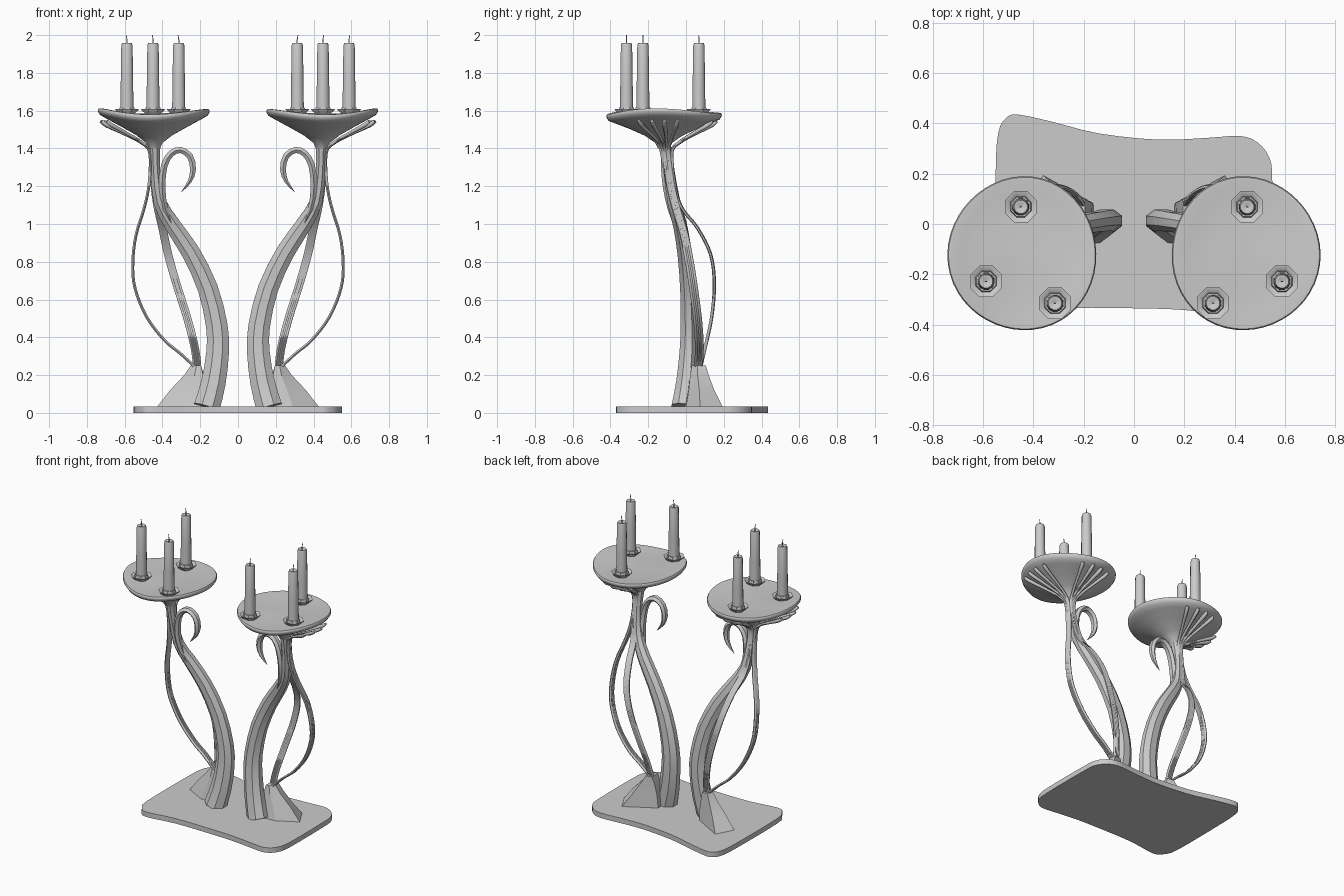
import bpy, bmesh, math
from mathutils import Vector

if "Cube" in bpy.data.objects:
    bpy.data.objects.remove(bpy.data.objects["Cube"])


def spline(pts, steps, closed=False):
    """Catmull-Rom interpolation of tuples of any length."""
    n, out = len(pts), []
    get = (lambda i: pts[i % n]) if closed else (lambda i: pts[max(0, min(n - 1, i))])
    for i in range(n if closed else n - 1):
        p0, p1, p2, p3 = get(i - 1), get(i), get(i + 1), get(i + 2)
        for s in range(steps):
            t = s / steps
            out.append(tuple(0.5 * (2 * b + (c - a) * t + (2 * a - 5 * b + 4 * c - d) * t * t
                                    + (3 * b - a - 3 * c + d) * t ** 3)
                             for a, b, c, d in zip(p0, p1, p2, p3)))
    if not closed:
        out.append(tuple(pts[-1]))
    return out


def loft(name, rings, mirror=True, angle=30):
    """Skin a stack of equal rings, cap both ends, mirror across x."""
    bm = bmesh.new()
    vs = [[bm.verts.new(p) for p in r] for r in rings]
    n = len(rings[0])
    for a, b in zip(vs, vs[1:]):
        for i in range(n):
            j = (i + 1) % n
            bm.faces.new((a[i], a[j], b[j], b[i]))
    bm.faces.new(vs[0][::-1])
    bm.faces.new(vs[-1])
    bmesh.ops.recalc_face_normals(bm, faces=bm.faces)
    for f in bm.faces:
        f.smooth = True
    me = bpy.data.meshes.new(name)
    bm.to_mesh(me)
    bm.free()
    me.set_sharp_from_angle(angle=math.radians(angle))
    ob = bpy.data.objects.new(name, me)
    bpy.context.collection.objects.link(ob)
    if mirror:
        m = ob.modifiers.new("mirror", 'MIRROR')
        m.use_mirror_merge = False
    return ob


def sweep(name, pts, sides=8, steps=4, angle=30):
    """Tube along points (x, y, z, radius across, radius along y)."""
    path = spline(pts, steps)
    rings = []
    for i, p in enumerate(path):
        a, b = path[max(0, i - 1)], path[min(len(path) - 1, i + 1)]
        t = (Vector(b[:3]) - Vector(a[:3])).normalized()
        u = Vector((0, 1, 0)).cross(t).normalized()
        v = t.cross(u)
        c = Vector(p[:3])
        rings.append([c + u * p[3] * math.cos(w) + v * p[4] * math.sin(w)
                      for w in (math.tau * (k + 0.5) / sides for k in range(sides))])
    return loft(name, rings, angle=angle)


def lathe(name, x, y, profile, sides, angle=30):
    return loft(name, [[(x + r * math.cos(math.tau * (k + .5) / sides),
                         y + r * math.sin(math.tau * (k + .5) / sides), z)
                        for k in range(sides)] for r, z in profile], angle=angle)


# base plate with a wavy, asymmetric outline
outline = [(-.55, .2), (-.54, .36), (-.51, .42), (-.46, .435), (-.32, .405), (-.14, .36),
           (.1, .335), (.3, .343), (.42, .35), (.49, .325), (.54, .26), (.55, .15),
           (.55, -.2), (.53, -.31), (.48, -.36), (.42, -.368), (.2, -.342), (0, -.335),
           (-.25, -.335), (-.46, -.36), (-.52, -.32), (-.55, -.22)]
smooth_outline = spline(outline, 3, closed=True)
loft("base_plate", [[(x, y, z) for x, y in smooth_outline] for z in (0, .035)], mirror=False)

# main faceted stem
sweep("main_stem", [(.165, -.015, .03, .075, .066), (.13, .0, .16, .07, .056),
                    (.108, .012, .32, .065, .05), (.112, .014, .46, .062, .046),
                    (.16, .008, .66, .058, .042), (.25, -.008, .85, .053, .04),
                    (.35, -.033, 1.0, .046, .038), (.415, -.065, 1.12, .036, .036),
                    (.437, -.09, 1.28, .027, .032), (.44, -.113, 1.42, .032, .036),
                    (.44, -.12, 1.5, .05, .05)], sides=8, steps=2, angle=25)

# angular foot behind the stem
foot = [(.03, [(.16, -.01), (.29, .0), (.43, .075), (.365, .195), (.16, .08)]),
        (.12, [(.17, .01), (.26, .015), (.36, .07), (.31, .15), (.165, .085)]),
        (.20, [(.185, .022), (.23, .022), (.285, .062), (.265, .12), (.18, .09)]),
        (.25, [(.195, .03), (.22, .03), (.25, .06), (.24, .105), (.195, .1)])]
loft("root_foot", [[(x, y, z) for x, y in ring] for z, ring in foot], angle=20)

# curled shoot hugging the stem
sweep("curled_shoot", [(.335, -.05, .97, .004, .006), (.385, -.075, 1.08, .016, .022),
                       (.402, -.095, 1.2, .02, .028), (.39, -.105, 1.31, .02, .028),
                       (.355, -.105, 1.372, .02, .028), (.305, -.105, 1.392, .019, .028),
                       (.255, -.105, 1.36, .019, .027), (.238, -.105, 1.29, .018, .024),
                       (.256, -.105, 1.225, .012, .016), (.30, -.105, 1.17, .001, .002)],
      sides=6, steps=2)

# two bundles of strands that rise from the foot and fan out below the dish
outer = [(.215, .065, .23), (.30, .07, .31), (.39, .07, .385), (.485, .06, .51),
         (.545, .04, .66), (.557, .02, .79), (.54, -.01, .94), (.495, -.055, 1.09),
         (.47, -.085, 1.22), (.468, -.105, 1.38)]
inner = [(.215, .075, .23), (.228, .10, .34), (.268, .135, .5), (.325, .15, .68),
         (.37, .13, .84), (.40, .06, .98), (.425, -.025, 1.09),
         (.442, -.06, 1.22), (.445, -.075, 1.38)]
outer_tips = [(.695, -.25), (.722, -.18), (.728, -.115), (.712, -.045)]
inner_tips = [(.33, .135), (.40, .16), (.47, .162), (.54, .14)]
for name, path, tips, axis in (("outer_strand", outer, outer_tips, Vector((0, 1, 0))),
                               ("inner_strand", inner, inner_tips, Vector((1, 0, 0)))):
    for i, tip in enumerate(tips):
        off = axis * (i - 1.5) * .0095
        pts = [(*(Vector(p) + off), .009, .009) for p in path]
        root = Vector(path[-1]) + off
        end = Vector((*tip, 1.545))
        for f, z, r in ((.2, 1.435, .009), (.55, 1.482, .01), (.88, 1.523, .013), (1, 1.545, .009)):
            p = root.lerp(end, f)
            pts.append((p.x, p.y, z, r, r))
        sweep(f"{name}_{i + 1}", pts, sides=6, steps=4, angle=60)

# dish: shallow funnel with a gently waving rim
CX, CY, N = .443, -.118, 48
dish = [(.10, 1.40, 0), (.15, 1.43, 0), (.32, 1.468, .1), (.6, 1.511, .4), (.85, 1.546, .8),
        (.96, 1.562, 1), (.995, 1.578, 1), (1.0, 1.588, 1), (.985, 1.596, 1),
        (.94, 1.596, 1), (.8, 1.588, .7), (.5, 1.582, .3), (.1, 1.58, 0)]
rings = []
for r, z, wave in dish:
    ring = []
    for k in range(N):
        a = math.tau * k / N
        rad = r * (1 + .012 * wave * math.cos(3 * a + .6))
        ring.append((CX + .296 * rad * math.cos(a), CY + .306 * rad * math.sin(a),
                     z + wave * (.013 * math.cos(2 * a) + .004 * math.cos(3 * a + 1))))
    rings.append(ring)
loft("dish", rings, angle=50)

# candles with octagonal drip cups and wicks
for i, (x, y) in enumerate([(.45, .068), (.588, -.228), (.314, -.315)], 1):
    lathe(f"candle_cup_{i}", x, y, [(.03, 1.57), (.042, 1.582), (.066, 1.603), (.068, 1.609),
                                    (.062, 1.608), (.045, 1.597), (.042, 1.618), (.03, 1.618)], 8)
    lathe(f"candle_{i}", x, y, [(.036, 1.59), (.034, 1.75), (.031, 1.945), (.027, 1.957),
                                (.018, 1.957), (.006, 1.95)], 12, 40)
    sweep(f"wick_{i}", [(x, y, 1.945, .003, .003), (x - .001, y, 1.97, .003, .003),
                        (x + .004, y, 2.0, .002, .002)], sides=5, steps=2, angle=80)
